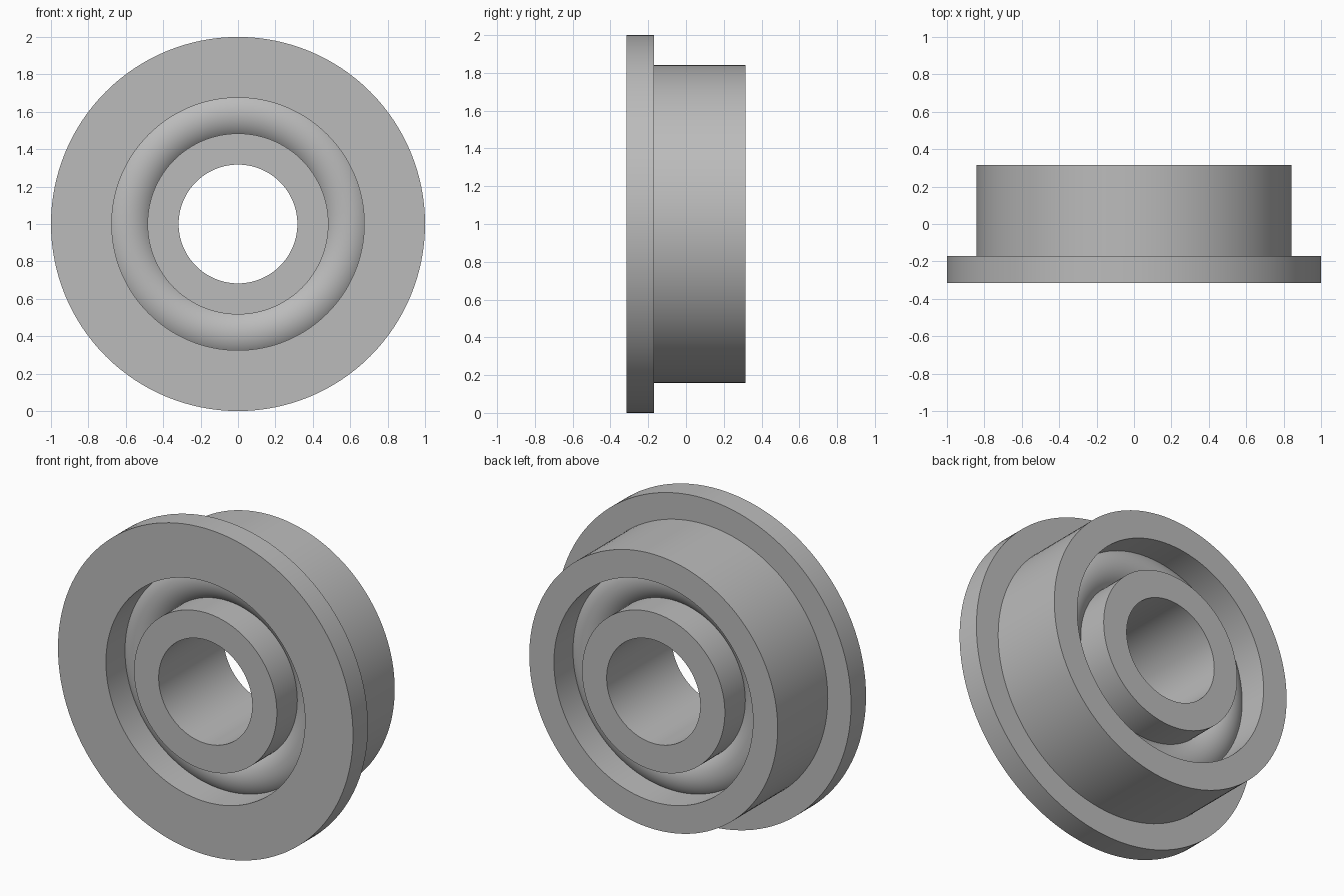
import bpy, bmesh, math
from mathutils import Matrix, Vector

cube = bpy.data.objects.get("Cube")
if cube:
    bpy.data.objects.remove(cube, do_unlink=True)

SEGMENTS = 128
HALF_WIDTH = 0.315
AXIS_HEIGHT = 1.0

steel = bpy.data.materials.new("grey steel")
steel.use_nodes = True
colour = (0.5, 0.5, 0.5, 1.0)
steel.diffuse_color = colour
steel.node_tree.nodes["Principled BSDF"].inputs["Base Color"].default_value = colour


def revolve(name, profile):
    """Spin a closed (radius, y) profile about the horizontal y axis."""
    bm = bmesh.new()
    verts = [bm.verts.new((r, y, 0)) for r, y in profile]
    edges = [bm.edges.new((v, verts[i - 1])) for i, v in enumerate(verts)]
    bmesh.ops.spin(bm, geom=verts + edges, cent=(0, 0, 0), axis=(0, 1, 0),
                   angle=math.tau, steps=SEGMENTS, use_merge=True)
    bmesh.ops.remove_doubles(bm, verts=bm.verts[:], dist=0.0001)
    bmesh.ops.recalc_face_normals(bm, faces=bm.faces[:])
    bmesh.ops.transform(bm, verts=bm.verts[:],
                        matrix=Matrix.Translation(Vector((0, 0, AXIS_HEIGHT))))
    mesh = bpy.data.meshes.new(name)
    bm.to_mesh(mesh)
    bm.free()
    mesh.materials.append(steel)
    obj = bpy.data.objects.new(name, mesh)
    bpy.context.collection.objects.link(obj)
    bpy.ops.object.select_all(action="DESELECT")
    obj.select_set(True)
    bpy.context.view_layer.objects.active = obj
    bpy.ops.object.shade_smooth_by_angle(angle=math.radians(35))
    return obj


# Outer ring with its flange at the front
flange_back = -0.17
revolve("flanged_outer_ring", [
    (0.675, -HALF_WIDTH), (1.0, -HALF_WIDTH), (1.0, flange_back),
    (0.842, flange_back), (0.842, HALF_WIDTH), (0.675, HALF_WIDTH)])

# Inner ring around the bore
revolve("inner_ring", [
    (0.3175, -HALF_WIDTH), (0.484, -HALF_WIDTH),
    (0.484, HALF_WIDTH), (0.3175, HALF_WIDTH)])

# Round rolling element bridging the two rings
pitch, radius, sides = 0.588, 0.157, 48
angles = [math.tau * i / sides for i in range(sides)]
revolve("rolling_torus", [
    (pitch + radius * math.cos(a), radius * math.sin(a)) for a in angles])
